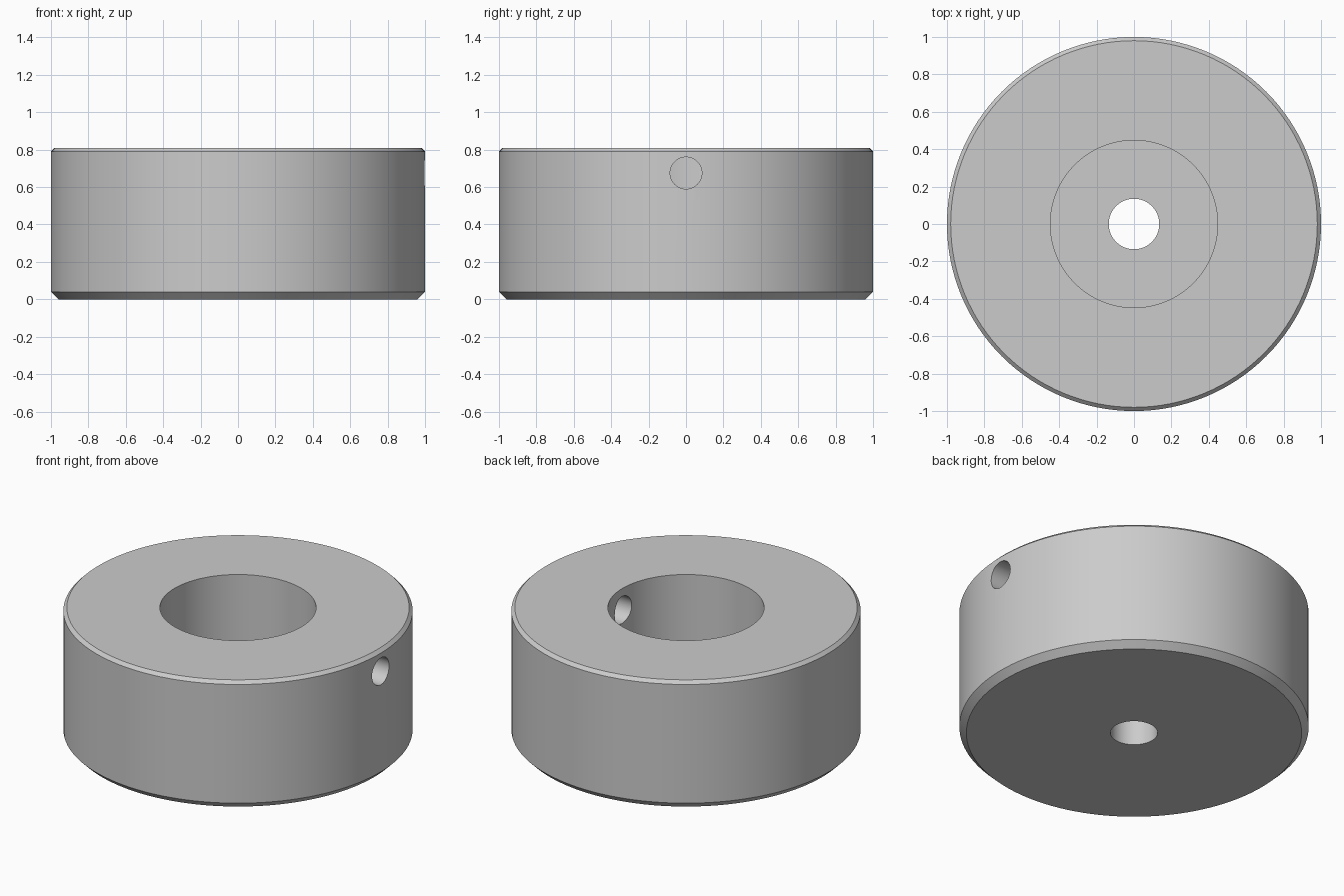
import bpy
import bmesh
import math

SEGMENTS = 128
HEIGHT = 0.81

cube = bpy.data.objects.get("Cube")
if cube:
    bpy.data.objects.remove(cube, do_unlink=True)

# Plain grey material
grey = bpy.data.materials.new("plain_grey")
grey.use_nodes = True
colour = (0.6, 0.6, 0.6, 1)
grey.diffuse_color = colour
grey.node_tree.nodes["Principled BSDF"].inputs["Base Color"].default_value = colour


def lathe(name, profile):
    """Revolve a closed (radius, z) profile about the z axis."""
    bm = bmesh.new()
    rings = []
    for i in range(SEGMENTS):
        a = math.tau * i / SEGMENTS
        rings.append([bm.verts.new((r * math.cos(a), r * math.sin(a), z))
                      for r, z in profile])
    n = len(profile)
    for i, ring in enumerate(rings):
        after = rings[(i + 1) % SEGMENTS]
        for j in range(n):
            k = (j + 1) % n
            bm.faces.new((ring[j], after[j], after[k], ring[k]))
    bmesh.ops.recalc_face_normals(bm, faces=bm.faces)
    mesh = bpy.data.meshes.new(name)
    bm.to_mesh(mesh)
    bm.free()
    obj = bpy.data.objects.new(name, mesh)
    bpy.context.collection.objects.link(obj)
    mesh.materials.append(grey)
    return obj


# Chamfered collar: wide blind bore above, narrow hole through the floor
bore, hole, floor = 0.447, 0.135, 0.22
collar = lathe("collar_body", [
    (hole, 0), (0.96, 0), (1, 0.04), (1, HEIGHT - 0.02),
    (0.98, HEIGHT), (bore, HEIGHT), (bore, floor), (hole, floor)])

# Radial screw hole through one wall
bpy.ops.mesh.primitive_cylinder_add(
    vertices=48, radius=0.085, depth=1, location=(0.75, 0, 0.675),
    rotation=(0, math.pi / 2, 0))
cutter = bpy.context.object
cutter.name = "screw_hole_cutter"
cutter.hide_render = True
cutter.data.materials.append(grey)

cut = collar.modifiers.new("screw_hole", 'BOOLEAN')
cut.operation = 'DIFFERENCE'
cut.solver = 'EXACT'
cut.object = cutter

bpy.ops.object.select_all(action='DESELECT')
collar.select_set(True)
bpy.context.view_layer.objects.active = collar
bpy.ops.object.modifier_apply(modifier=cut.name)
bpy.data.objects.remove(cutter, do_unlink=True)

# Smooth round walls, crisp rims
bpy.ops.object.shade_smooth_by_angle(angle=math.radians(30))
